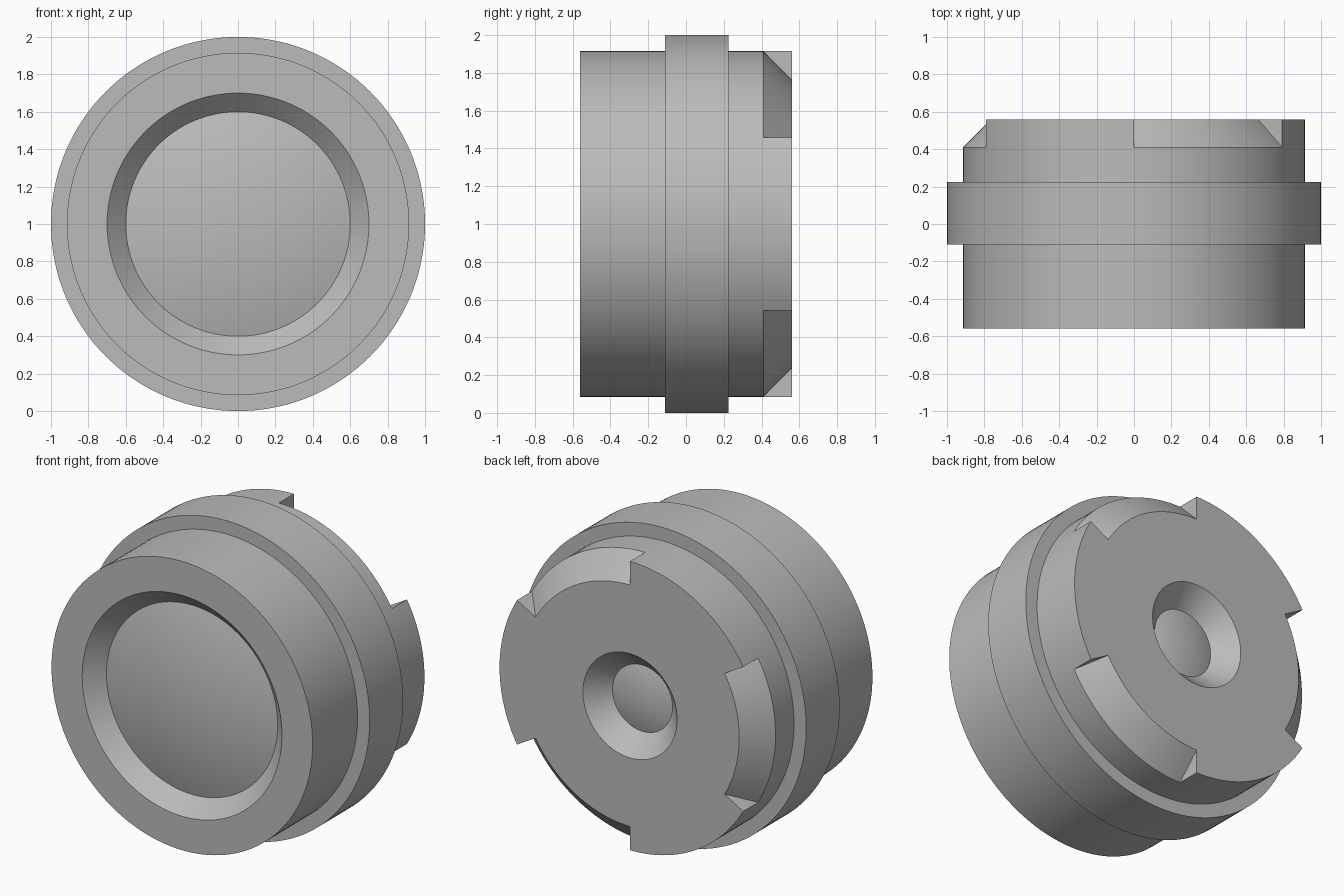
import bpy, bmesh
from math import cos, sin, pi, radians

cube = bpy.data.objects.get("Cube")
if cube:
    bpy.data.objects.remove(cube)

STEPS = 144
BODY_R, BACK, CHAMFER = 0.915, 0.56, 0.15

grey = bpy.data.materials.new("plain grey")
grey.use_nodes = True
grey.diffuse_color = (0.5, 0.5, 0.5, 1)
grey.node_tree.nodes["Principled BSDF"].inputs["Base Color"].default_value = (0.5, 0.5, 0.5, 1)


def in_notch(step):
    """Three notches of 60 degrees, the first starting at 30 degrees."""
    return (step % STEPS * 360 / STEPS - 30) % 120 < 60


def revolve(name, profile, notch_row=None):
    """Turn (radius, y) points about the y axis; notch_row marks a corner cut off in the notches."""
    bm = bmesh.new()
    rings = []
    for i in range(STEPS):
        a = 2 * pi * i / STEPS
        rings.append([bm.verts.new((r * cos(a), y, 1 + r * sin(a))) for r, y in profile])
    for i in range(STEPS):
        a, b = rings[i], rings[(i + 1) % STEPS]
        rows = list(range(len(profile)))
        if notch_row is not None:
            if in_notch(i):
                rows.remove(notch_row)
            # triangular end walls of the notches
            if in_notch(i) != in_notch(i - 1):
                wall = a[notch_row - 1:notch_row + 2]
                bm.faces.new(wall[::-1] if in_notch(i) else wall)
        for j, k in zip(rows, rows[1:]):
            bm.faces.new((a[j], a[k], b[k], b[j]))
    bmesh.ops.remove_doubles(bm, verts=bm.verts, dist=1e-5)
    mesh = bpy.data.meshes.new(name)
    bm.to_mesh(mesh)
    bm.free()
    mesh.materials.append(grey)
    obj = bpy.data.objects.new(name, mesh)
    bpy.context.collection.objects.link(obj)
    bpy.ops.object.select_all(action="DESELECT")
    obj.select_set(True)
    bpy.context.view_layer.objects.active = obj
    bpy.ops.object.shade_smooth_by_angle(angle=radians(25))
    return obj


def dome(radius, rim_y, bulge, count=12):
    """Shallow spherical cap from its centre to its rim."""
    ball = (radius ** 2 + bulge ** 2) / (2 * abs(bulge))
    sign = 1 if bulge > 0 else -1
    points = []
    for i in range(count + 1):
        r = radius * i / count
        points.append((r, rim_y + bulge - sign * (ball - (ball ** 2 - r ** 2) ** 0.5)))
    return points


# Barrel with bevelled openings and a notched back rim
revolve("barrel", [
    (0.6, -0.46), (0.7, -BACK), (BODY_R, -BACK), (BODY_R, BACK - CHAMFER),
    (BODY_R, BACK), (BODY_R - CHAMFER, BACK), (0.33, BACK), (0.21, 0.435),
], notch_row=4)

# Raised band around the barrel
revolve("grip_ring", [(BODY_R, -0.11), (1, -0.11), (1, 0.225), (BODY_R, 0.225)])

# Curved glass at both ends
revolve("front_lens", dome(0.6, -0.46, -0.08))
revolve("rear_lens", dome(0.21, 0.435, 0.03)[::-1])
